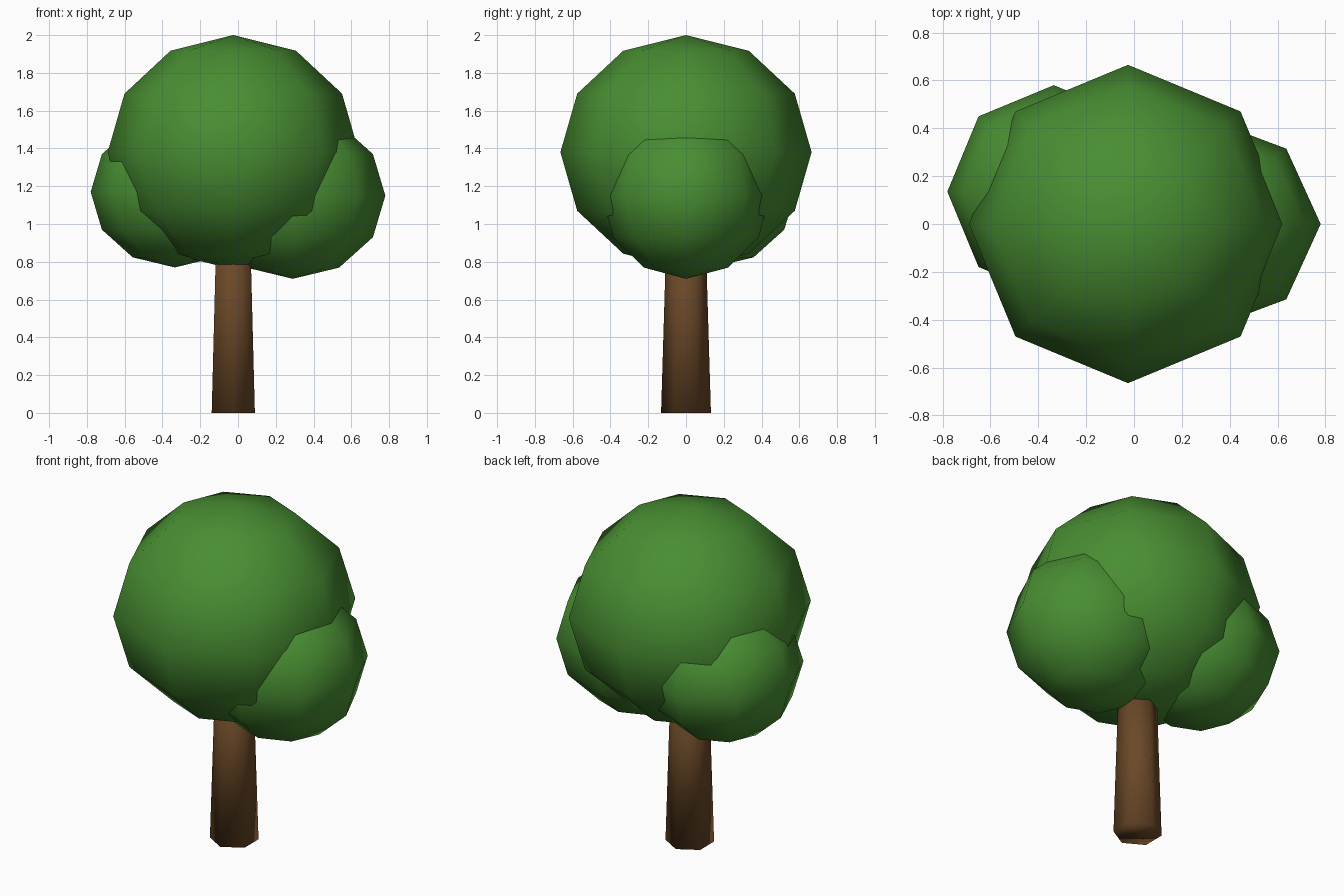
import bpy

cube = bpy.data.objects.get("Cube")
if cube:
    bpy.data.objects.remove(cube, do_unlink=True)


def make_material(name, rgb):
    mat = bpy.data.materials.new(name)
    mat.use_nodes = True
    color = (*rgb, 1.0)
    mat.diffuse_color = color
    mat.node_tree.nodes["Principled BSDF"].inputs["Base Color"].default_value = color
    return mat


def finish(name, mat):
    obj = bpy.context.object
    obj.name = name
    obj.data.materials.append(mat)
    bpy.ops.object.transform_apply(location=False, rotation=False, scale=True)
    bpy.ops.object.shade_smooth()


def leaf_ball(name, center, radii):
    bpy.ops.mesh.primitive_uv_sphere_add(segments=8, ring_count=6, radius=1, location=center)
    bpy.context.object.scale = radii
    finish(name, leaf_green)


leaf_green = make_material("leaf green", (0.065, 0.27, 0.032))
bark_brown = make_material("bark brown", (0.145, 0.065, 0.02))

# Foliage: one large crown with a smaller clump on each side
leaf_ball("crown", (-0.025, 0, 1.38), (0.665, 0.665, 0.62))
leaf_ball("left_clump", (0.29, 0, 1.15), (0.49, 0.445, 0.44))
leaf_ball("right_clump", (-0.335, 0.135, 1.17), (0.445, 0.445, 0.4))

# Tapered six-sided trunk, its top hidden in the crown
bpy.ops.mesh.primitive_cone_add(vertices=6, radius1=0.132, radius2=0.102,
                                depth=1.0, location=(-0.025, 0, 0.5))
finish("trunk", bark_brown)
